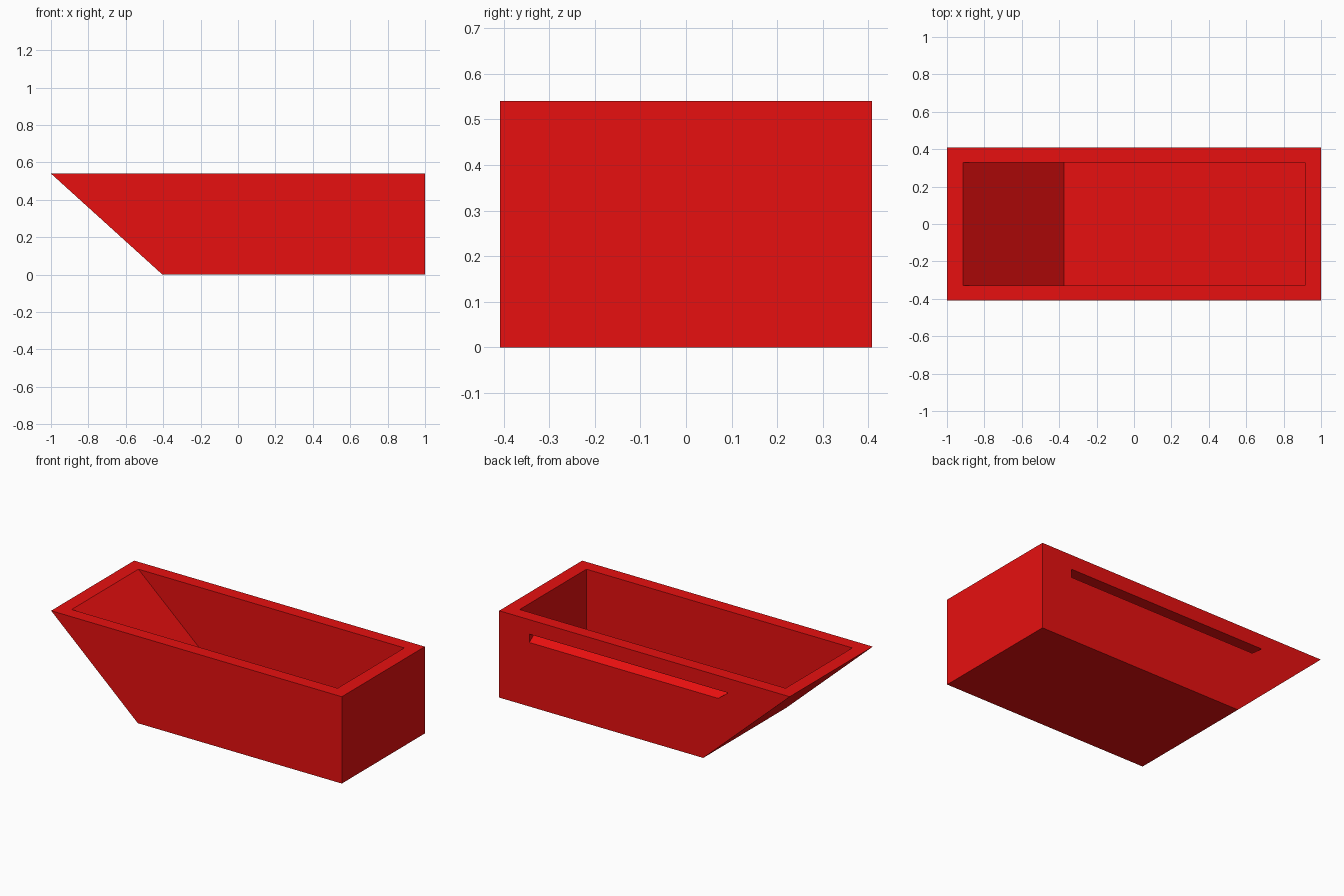
import bpy
import bmesh
from mathutils import Vector

cube = bpy.data.objects.get("Cube")
if cube:
    bpy.data.objects.remove(cube, do_unlink=True)

HEIGHT, HALF_LENGTH, HALF_WIDTH = 0.54, 1.0, 0.408
WALL_X, WALL_Y, FLOOR = 0.085, 0.08, 0.055

red = bpy.data.materials.new("bright red")
red.use_nodes = True
red.diffuse_color = (0.8, 0.005, 0.005, 1)
red.node_tree.nodes["Principled BSDF"].inputs["Base Color"].default_value = red.diffuse_color


def loft(name, start, end):
    """Solid between two matching outlines."""
    bm = bmesh.new()
    a = [bm.verts.new(p) for p in start]
    b = [bm.verts.new(p) for p in end]
    bm.faces.new(a)
    bm.faces.new(b[::-1])
    for i in range(len(a)):
        j = (i + 1) % len(a)
        bm.faces.new((a[j], a[i], b[i], b[j]))
    bmesh.ops.recalc_face_normals(bm, faces=bm.faces)
    mesh = bpy.data.meshes.new(name)
    bm.to_mesh(mesh)
    bm.free()
    mesh.materials.append(red)
    obj = bpy.data.objects.new(name, mesh)
    bpy.context.collection.objects.link(obj)
    return obj


def side_prism(name, profile, half_width):
    """Extrude an x-z profile across the width."""
    return loft(name, [Vector((x, -half_width, z)) for x, z in profile],
                [Vector((x, half_width, z)) for x, z in profile])


def cut(target, cutter):
    cutter.hide_render = True
    mod = target.modifiers.new(cutter.name, "BOOLEAN")
    mod.operation = "DIFFERENCE"
    mod.solver = "EXACT"
    mod.object = cutter
    bpy.context.view_layer.objects.active = target
    bpy.ops.object.modifier_apply(modifier=mod.name)
    bpy.data.objects.remove(cutter, do_unlink=True)


# Open tray with one sloping end
tray = side_prism("tray", [(-HALF_LENGTH, HEIGHT), (-0.404, 0),
                           (HALF_LENGTH, 0), (HALF_LENGTH, HEIGHT)], HALF_WIDTH)

# Hollow with a parallel sloping end, carried above the rim
inner_end = HALF_LENGTH - WALL_X
run = (inner_end - 0.375) / (HEIGHT - FLOOR)
above = 0.1
cavity = side_prism("cavity_cutter", [(-inner_end - run * above, HEIGHT + above), (-0.375, FLOOR),
                                      (inner_end, FLOOR), (inner_end, HEIGHT + above)],
                    HALF_WIDTH - WALL_Y)
cut(tray, cavity)

# Blind finger slot on the back: flat ceiling, sloping floor, one slanted end
top, bottom, depth = 0.45, 0.398, 0.07
section = [(HALF_WIDTH - depth, top), (HALF_WIDTH + depth, top),
           (HALF_WIDTH + depth, 2 * bottom - top)]
slot = loft("slot_cutter", [Vector((0.792, y, z)) for y, z in section],
            [Vector((-0.575 + 1.3 * (top - z), y, z)) for y, z in section])
cut(tray, slot)
